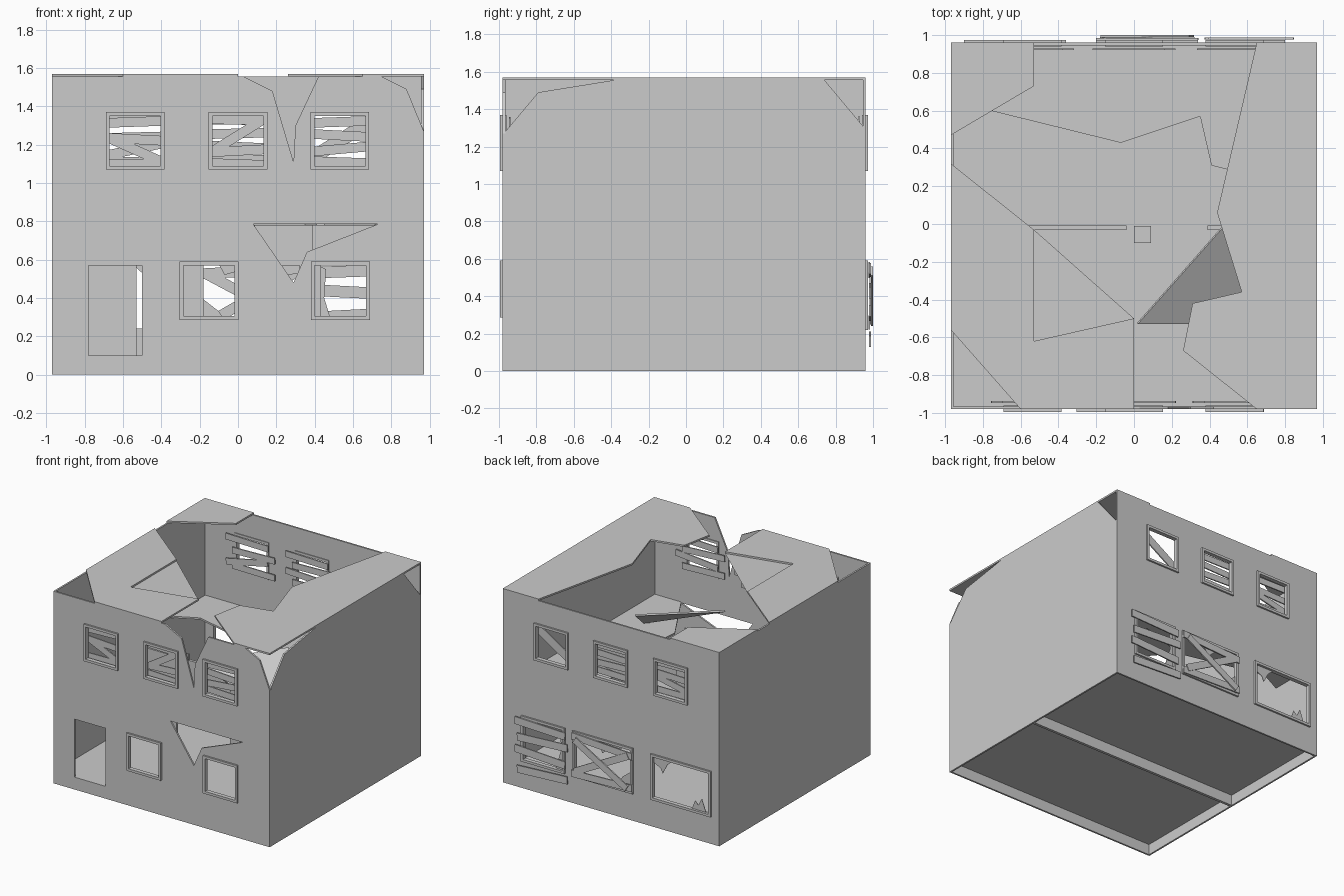
import bpy
import bmesh
from math import cos, sin, radians
from mathutils import Matrix, Vector

cube = bpy.data.objects.get("Cube")
if cube:
    bpy.data.objects.remove(cube, do_unlink=True)

concrete = bpy.data.materials.new("plain grey")
concrete.use_nodes = True
GREY = (0.6, 0.6, 0.6, 1)
concrete.diffuse_color = GREY
concrete.node_tree.nodes["Principled BSDF"].inputs["Base Color"].default_value = GREY

# Drawing planes: across the front (x, z), along a side (y, z), flat (x, y)
FRONT = Matrix(((1, 0, 0), (0, 0, -1), (0, 1, 0)))
SIDE = Matrix(((0, 0, 1), (1, 0, 0), (0, 1, 0)))
FLAT = Matrix.Identity(3)
T = 0.014
TOP = 1.57


def add_mesh(name, mesh):
    mesh.materials.clear()
    mesh.materials.append(concrete)
    obj = bpy.data.objects.new(name, mesh)
    bpy.context.collection.objects.link(obj)
    return obj


def plate(name, plane, at, outline, holes=(), thick=T):
    """Flat slab with openings, drawn in a plane, centred at a distance along its normal."""
    curve = bpy.data.curves.new(name, "CURVE")
    curve.dimensions = "2D"
    curve.fill_mode = "BOTH"
    curve.extrude = thick / 2
    for loop in (outline, *holes):
        spline = curve.splines.new("POLY")
        spline.points.add(len(loop) - 1)
        for point, (u, v) in zip(spline.points, loop):
            point.co = (u, v, 0, 1)
        spline.use_cyclic_u = True
    temp = bpy.data.objects.new(name, curve)
    mesh = bpy.data.meshes.new_from_object(temp)
    bpy.data.objects.remove(temp)
    bpy.data.curves.remove(curve)
    bm = bmesh.new()
    bm.from_mesh(mesh)
    bmesh.ops.remove_doubles(bm, verts=bm.verts, dist=0.0001)
    bmesh.ops.recalc_face_normals(bm, faces=bm.faces)
    for vert in bm.verts:
        vert.co = plane @ vert.co
    offset = plane @ Vector((0, 0, at))
    bmesh.ops.translate(bm, vec=offset, verts=bm.verts)
    bm.to_mesh(mesh)
    bm.free()
    for poly in mesh.polygons:
        poly.use_smooth = False
    return add_mesh(name, mesh)


def rect(u0, u1, v0, v1):
    return [(u0, v0), (u1, v0), (u1, v1), (u0, v1)]


def board(name, y, u, v, length, angle, width=0.05):
    a = radians(angle)
    corners = rect(-length / 2, length / 2, -width / 2, width / 2)
    turned = [(u + p * cos(a) - q * sin(a), v + p * sin(a) + q * cos(a)) for p, q in corners]
    plate(name, FRONT, -y, turned, thick=0.01)


def frame(name, y, box, border=0.02):
    u0, u1, v0, v1 = box
    hole = rect(u0 + border, u1 - border, v0 + border, v1 - border)
    plate(name, FRONT, -y, rect(*box), [hole], thick=0.034)


def inset(box, d=0.015):
    return rect(box[0] + d, box[1] - d, box[2] + d, box[3] - d)


# Window layout
upper = [(c - 0.153, c + 0.153, 1.07, 1.37) for c in (-0.537, 0, 0.532)]
front_low = [(-0.305, 0.003, 0.285, 0.59), (0.38, 0.688, 0.285, 0.59)]
back_low = [(0.41, 0.80, 0.22, 0.59), (-0.20, 0.34, 0.22, 0.59), (-0.90, -0.36, 0.22, 0.59)]

# Front wall with a split top, a torn corner, a door and a breach
front_outline = [(-0.97, 0), (0.97, 0), (0.97, 1.27), (0.88, 1.49), (0.75, 1.556),
                 (0.42, 1.556), (0.30, 1.30), (0.29, 1.11), (0.18, 1.48), (0.03, 1.556),
                 (-0.97, 1.556)]
door = rect(-0.78, -0.50, 0.10, 0.57)
breach = [(0.08, 0.785), (0.29, 0.48), (0.36, 0.64), (0.73, 0.785)]
plate("front_wall", FRONT, 0.973, front_outline,
      [door, breach] + [inset(b) for b in upper + front_low])

# Back wall
plate("back_wall", FRONT, -0.953, rect(-0.97, 0.97, 0, 1.556),
      [inset(b) for b in upper + back_low])

# Side walls; the left one has both upper corners broken away
plate("left_wall", SIDE, 0.963,
      [(-0.966, 0), (0.946, 0), (0.946, 1.31), (0.74, 1.556),
       (-0.38, 1.556), (-0.79, 1.49), (-0.966, 1.28)])
plate("right_wall", SIDE, -0.963, rect(-0.966, 0.946, 0, 1.556))

# Window frames
for box in upper + front_low:
    frame("front_window_frame", -0.977, box)
for box in upper + back_low:
    frame("back_window_frame", 0.957, box)

# Boards nailed inside the upper windows: (height, tilt)
board_sets = [
    [(1.32, 2), (1.23, -3), (1.16, -24), (1.10, 1)],
    [(1.33, -1), (1.23, 32), (1.17, 3), (1.10, -2)],
    [(1.32, 2), (1.25, -3), (1.18, 5), (1.11, -2)],
]
for box, boards in zip(upper, board_sets):
    for i, (z, tilt) in enumerate(boards):
        middle = (box[0] + box[1]) / 2 + 0.03 * (-1) ** i
        board("front_upper_board", -0.942, middle, z, 0.38, tilt)
for box, boards in zip(upper[:2], board_sets[::2]):
    for i, (z, tilt) in enumerate(boards):
        middle = (box[0] + box[1]) / 2 - 0.03 * (-1) ** i
        board("back_upper_board", 0.925, middle, z + 0.01, 0.38, -tilt / 2)
board("back_upper_board", 0.925, upper[2][0] + 0.15, 1.22, 0.42, 32, 0.07)

# Boards across the lower back windows
for i, (z, tilt) in enumerate([(0.54, 2), (0.43, -3), (0.31, 3), (0.17, -3)]):
    board("back_lower_board", 0.983, 0.61 + 0.01 * (-1) ** i, z, 0.45, tilt, 0.06)
for z, tilt, y in [(0.54, 3, 0.98), (0.26, -2, 0.98), (0.40, 30, 0.995), (0.40, -28, 0.985)]:
    board("back_cross_board", y, 0.07, z, 0.54, tilt, 0.055)

# Jagged glass left in the back windows
shards = [
    [(-0.38, 0.575), (-0.38, 0.52), (-0.44, 0.49), (-0.46, 0.45), (-0.50, 0.53), (-0.55, 0.575)],
    [(-0.72, 0.235), (-0.75, 0.31), (-0.78, 0.28), (-0.81, 0.34), (-0.85, 0.235)],
    [(-0.10, 0.575), (-0.07, 0.52), (0.0, 0.54), (0.08, 0.47), (0.14, 0.575)],
    [(-0.19, 0.235), (-0.19, 0.40), (-0.10, 0.33), (-0.04, 0.235)],
    [(0.42, 0.235), (0.42, 0.57), (0.46, 0.55), (0.45, 0.40), (0.50, 0.235)],
]
for shard in shards:
    plate("glass_shard", FRONT, -0.953, shard, thick=0.004)

# Broken roof pieces
R = TOP - T / 2
plate("roof_front_right", FLAT, R,
      [(-0.97, -0.56), (-0.60, -0.98), (0, -0.98), (0, -0.50),
       (-0.53, -0.62), (-0.53, -0.03), (-0.97, 0.32)])
plate("roof_left", FLAT, R,
      [(0.65, -0.98), (0.97, -0.98), (0.97, 0.96), (0.65, 0.96), (0.44, 0.06),
       (0.57, -0.36), (0.31, -0.42), (0.26, -0.67)])
plate("roof_back_right", FLAT, R,
      [(-0.97, 0.47), (-0.53, 0.73), (-0.53, 0.96), (-0.97, 0.96)])


def sheet(name, points):
    mesh = bpy.data.meshes.new(name)
    mesh.from_pydata(points, [], [range(len(points))])
    return add_mesh(name, mesh)


# Underside left where the roof skin is gone, and a fallen tilted slab
sheet("roof_underside", [(-0.53, -0.03, 1.556), (0, -0.50, 1.556), (-0.53, -0.62, 1.556)])
slab = sheet("fallen_slab", [(0.47, -0.02, 1.12), (0.02, -0.53, 1.08), (0.75, -0.53, 0.79)])
slab.modifiers.new("thickness", "SOLIDIFY").thickness = T

# Floors
plate("ground_floor", FLAT, 0.093, rect(-0.96, 0.96, -0.966, 0.946))
plate("upper_floor_back", FLAT, 0.785,
      [(-0.96, 0.50), (-0.76, 0.60), (-0.07, 0.43), (0.35, 0.57), (0.41, 0.31),
       (0.49, 0.29), (0.96, 0.20), (0.96, 0.946), (-0.96, 0.946)])
plate("upper_floor_front_left", FLAT, 0.785,
      [(0.50, -0.02), (0.45, -0.50), (0.72, -0.966), (0.96, -0.966), (0.96, -0.02)])

# Dividing wall below the upper floor, and its post
plate("dividing_wall_right", FRONT, 0.02,
      [(-0.96, 0.09), (-0.53, 0.09), (-0.53, 0.60), (-0.04, 0.60), (-0.04, 0.78), (-0.96, 0.78)],
      thick=0.022)
plate("dividing_wall_left", FRONT, 0.02, rect(0.39, 0.96, 0.60, 0.78), thick=0.022)
plate("dividing_wall_base", FRONT, 0.02, rect(-0.96, 0.96, 0, 0.09), thick=0.022)
plate("post", FLAT, 0.44, rect(0, 0.09, -0.10, -0.01), thick=0.68)
